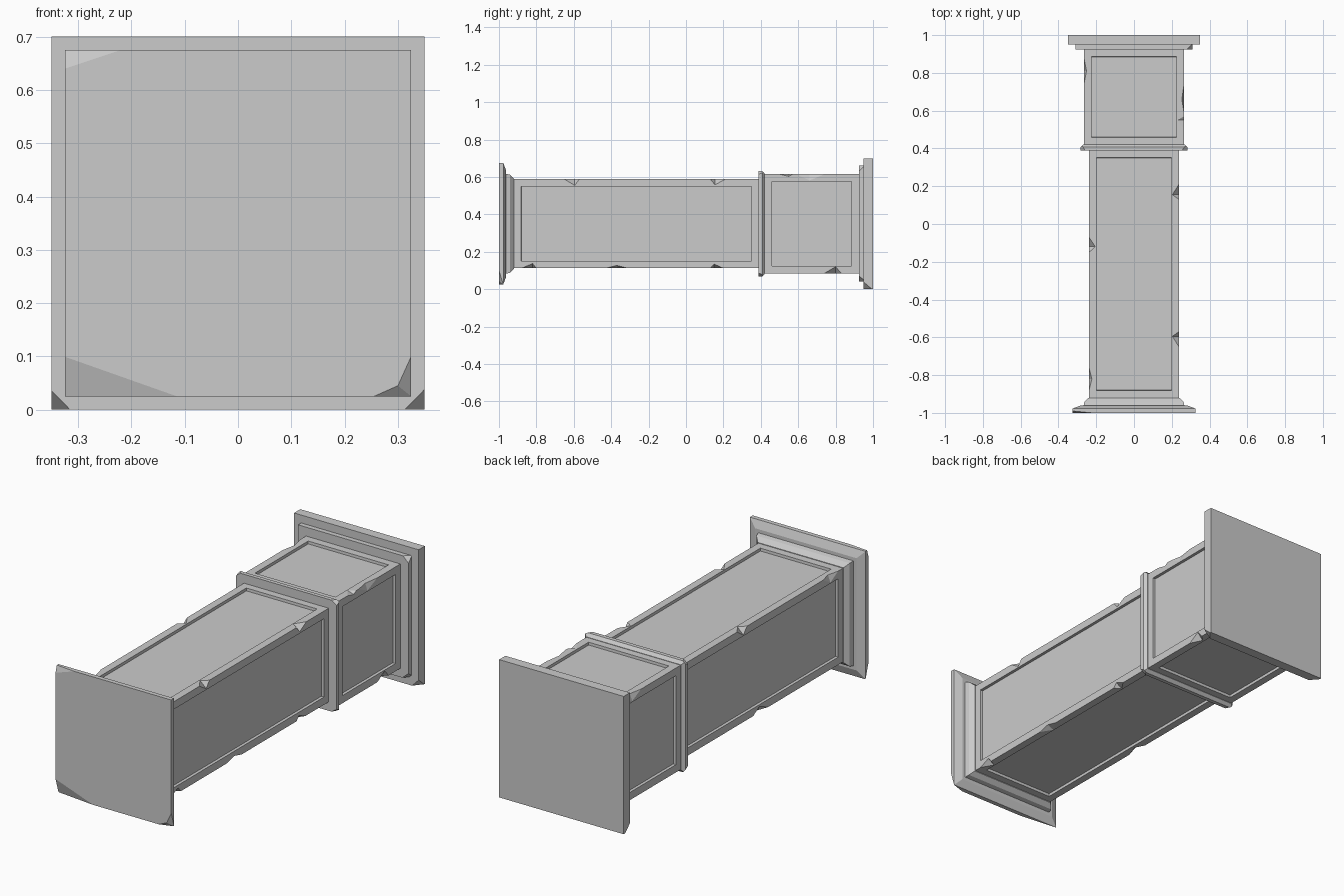
import bpy, bmesh
from mathutils import Vector
from mathutils.geometry import normal

if "Cube" in bpy.data.objects:
    bpy.data.objects.remove(bpy.data.objects["Cube"])

CZ = 0.35  # axis height of the lying pillar


def make_object(name, bm):
    bmesh.ops.recalc_face_normals(bm, faces=bm.faces)
    me = bpy.data.meshes.new(name)
    bm.to_mesh(me)
    bm.free()
    ob = bpy.data.objects.new(name, me)
    bpy.context.collection.objects.link(ob)
    return ob


def square_loft(profile):
    """Closed square loft along y from (y, half width) pairs."""
    bm = bmesh.new()
    rings = [[bm.verts.new((sx * h, y, CZ + sz * h))
              for sx, sz in ((-1, -1), (1, -1), (1, 1), (-1, 1))] for y, h in profile]
    for a, b in zip(rings, rings[1:]):
        for i in range(4):
            j = (i + 1) % 4
            bm.faces.new((a[i], a[j], b[j], b[i]))
    bm.faces.new(rings[0])
    bm.faces.new(rings[-1])
    bmesh.ops.recalc_face_normals(bm, faces=bm.faces)
    return bm


def slice_corner(bm, pts):
    """Cut away whatever lies outside the plane through three points."""
    pts = [Vector(p) for p in pts]
    n = normal(pts)
    inside = Vector((0, sum(v.co.y for v in bm.verts) / len(bm.verts), CZ))
    if n.dot(inside - pts[0]) > 0:
        n = -n
    res = bmesh.ops.bisect_plane(bm, geom=bm.verts[:] + bm.edges[:] + bm.faces[:],
                                 plane_co=pts[0], plane_no=n, clear_outer=True)
    cut = [e for e in res['geom_cut'] if isinstance(e, bmesh.types.BMEdge)]
    bmesh.ops.contextual_create(bm, geom=cut)


def corner(h, y, sx, sz, a, b, d):
    """Three points marking a corner chip: a along x, b along z, d along y."""
    return [(sx * (h - a), y, CZ + sz * h), (sx * h, y, CZ + sz * (h - b)),
            (sx * h, y + d, CZ + sz * h)]


def cut_notch(ob, h, sx, sz, ya, yb, ym, dx, dz):
    """Tetrahedral notch in a long edge, from ya to yb, deepest at ym."""
    A, B = Vector((sx * h, ya, CZ + sz * h)), Vector((sx * h, yb, CZ + sz * h))
    C = Vector((sx * (h - dx), ym, CZ + sz * h))
    D = Vector((sx * h, ym, CZ + sz * (h - dz)))
    M = (C + D) / 2
    cb = bmesh.new()
    v = [cb.verts.new(p) for p in (A + (A - M) * .6, B + (B - M) * .6,
                                   C + (C - D) * .3, D + (D - C) * .3)]
    for i, j, k in ((0, 1, 2), (0, 3, 1), (0, 2, 3), (1, 3, 2)):
        cb.faces.new((v[i], v[j], v[k]))
    cutter = make_object("chip_cutter", cb)
    cutter.hide_render = True
    mod = ob.modifiers.new("chip", 'BOOLEAN')
    mod.operation, mod.solver, mod.object = 'DIFFERENCE', 'EXACT', cutter
    bpy.context.view_layer.objects.active = ob
    bpy.ops.object.modifier_apply(modifier="chip")
    bpy.data.objects.remove(cutter)


def panelled_block(name, y0, y1, h, chips):
    """Square block with recessed panels on four sides and notched edges."""
    bm = square_loft([(y0, h), (y1, h)])
    sides = [f for f in bm.faces if abs(f.normal.y) < 0.5]
    bmesh.ops.inset_individual(bm, faces=sides, thickness=0.039, use_even_offset=True)
    bmesh.ops.inset_individual(bm, faces=sides, thickness=0.001, depth=-0.014,
                               use_even_offset=True)
    ob = make_object(name, bm)
    for chip in chips:
        cut_notch(ob, h, *chip)

    # drop the end caps hidden against the mouldings
    bm = bmesh.new()
    bm.from_mesh(ob.data)
    caps = [f for f in bm.faces if abs(f.normal.y) > 0.99 and f.calc_area() > 0.1]
    bmesh.ops.delete(bm, geom=caps, context='FACES')
    bm.to_mesh(ob.data)
    bm.free()


def moulding(name, profile, cuts):
    bm = square_loft(profile)
    for pts in cuts:
        slice_corner(bm, pts)
    make_object(name, bm)


# long shaft
panelled_block("shaft", -0.92, 0.39, 0.238, [
    (1, 1, -0.65, -0.57, -0.595, .035, .033), (1, 1, 0.13, 0.21, 0.155, .035, .03),
    (1, -1, -0.88, -0.8, -0.82, .035, .025), (1, -1, -0.43, -0.31, -0.37, .035, .015),
    (1, -1, 0.13, 0.2, 0.15, .035, .022), (-1, 1, -0.15, -0.07, -0.12, .033, .035),
    (-1, 1, -0.88, -0.76, -0.82, .015, .035), (-1, -1, -0.32, -0.2, -0.25, .025, .03),
])

# upper block
panelled_block("upper_block", 0.42, 0.925, 0.265, [
    (1, 1, 0.5, 0.57, 0.55, .035, .012), (1, 1, 0.59, 0.74, 0.66, .012, .034),
    (1, -1, 0.74, 0.83, 0.8, .03, .035), (-1, 1, 0.74, 0.88, 0.81, .014, .034),
])

# collar between shaft and block
moulding("collar", [(0.388, 0.283), (0.408, 0.283), (0.421, 0.267)], [
    corner(.283, .386, 1, 1, .03, .02, .05), corner(.283, .386, -1, -1, .03, .03, .05),
    corner(.283, .386, 1, -1, .03, .02, .05), corner(.283, .386, -1, 1, .025, .02, .05)])

# stepped base
moulding("base", [(-1, .325), (-.977, .325), (-.962, .285), (-.962, .267),
                  (-.94, .262), (-.92, .241)], [
    [(-.27, -1, .08), (-.12, -1, .027), (-.325, -.977, .025)],
    [(.325, -1, .1), (.30, -1, .045), (.325, -.977, .025)],
    [(.30, -1, .045), (.255, -1, .025), (.325, -.977, .025)],
    [(-.325, -1, .64), (-.22, -1, .675), (-.325, -.99, .675)]])

# cap step
moulding("cap_step", [(0.925, 0.31), (0.951, 0.31)], [
    corner(.31, .925, 1, 1, .03, .03, .03), corner(.31, .925, 1, -1, .035, .03, .04)])

# square cap plate
moulding("cap_plate", [(0.95, 0.35), (1.0, 0.35)], [
    corner(.35, .95, 1, -1, .037, .038, .045), corner(.35, .95, -1, -1, .035, .036, .04)])
